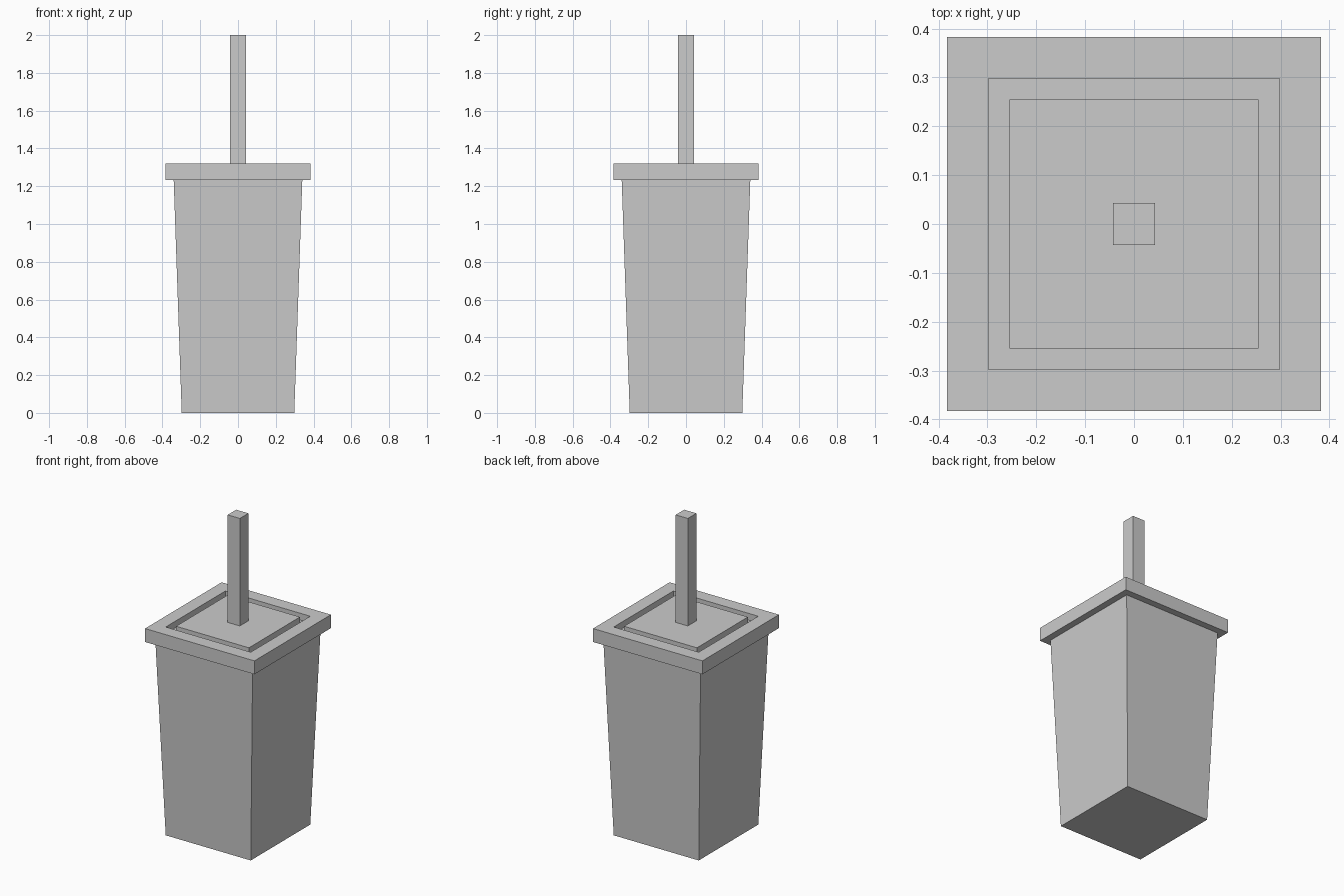
import bpy, bmesh

if "Cube" in bpy.data.objects:
    bpy.data.objects.remove(bpy.data.objects["Cube"])

U = 2 / 47  # the model sits on a regular grid: 47 units tall


def square_loft(name, rings):
    """Closed solid through square rings given as (half width, height) in grid units."""
    bm = bmesh.new()
    loops = [[bm.verts.new((sx * h * U, sy * h * U, z * U))
              for sx, sy in ((-1, -1), (1, -1), (1, 1), (-1, 1))]
             for h, z in rings]
    for a, b in zip(loops, loops[1:]):
        for i in range(4):
            j = (i + 1) % 4
            bm.faces.new((a[i], a[j], b[j], b[i]))
    bm.faces.new(loops[0][::-1])
    bm.faces.new(loops[-1])
    bmesh.ops.recalc_face_normals(bm, faces=bm.faces)
    mesh = bpy.data.meshes.new(name)
    bm.to_mesh(mesh)
    bm.free()
    obj = bpy.data.objects.new(name, mesh)
    bpy.context.collection.objects.link(obj)
    return obj


# Tapered cup
square_loft("cup_body", [(7, 0), (8, 29)])

# Lid with a square groove around a raised centre panel
square_loft("lid", [(9, 29), (9, 31), (7, 31), (7, 30), (6, 30), (6, 31)])

# Drinking straw
square_loft("straw", [(1, 31), (1, 47)])
